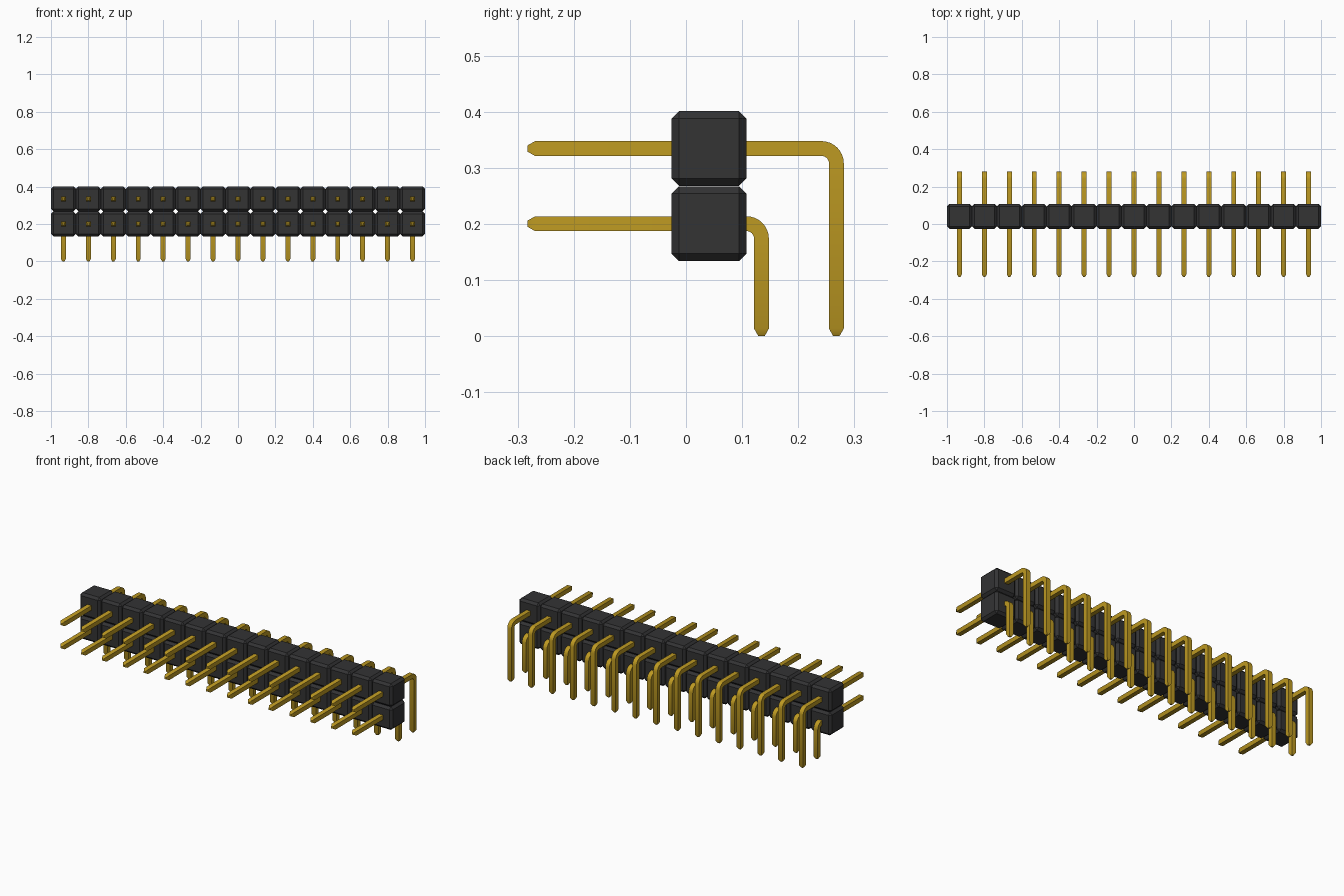
import bpy, bmesh, math

cube = bpy.data.objects.get("Cube")
if cube:
    bpy.data.objects.remove(cube, do_unlink=True)

COLUMNS = 15
PITCH = 2 / COLUMNS
HALF = 0.0132          # half thickness of a pin
TIP = 0.0055           # half thickness at the pointed tips
TAPER = 0.0135         # length of the pointed tips
BEND = 0.0265          # centreline bend radius
BLOCK_Y = 0.041
ROWS = {"lower": (0.2005, 0.1345), "upper": (0.3345, 0.268)}  # row height, leg y


def material(name, color):
    m = bpy.data.materials.new(name)
    m.use_nodes = True
    m.diffuse_color = color
    bsdf = m.node_tree.nodes["Principled BSDF"]
    bsdf.inputs["Base Color"].default_value = color
    bsdf.inputs["Roughness"].default_value = 0.5
    return m


black = material("black_plastic", (0.033, 0.033, 0.034, 1))
gold = material("gold_metal", (0.515, 0.323, 0.016, 1))


def finish(bm, name, mat):
    bmesh.ops.recalc_face_normals(bm, faces=bm.faces)
    mesh = bpy.data.meshes.new(name)
    bm.to_mesh(mesh)
    bm.free()
    mesh.materials.append(mat)
    return mesh


def block_mesh():
    # Cube with every edge chamfered
    bm = bmesh.new()
    bmesh.ops.create_cube(bm, size=PITCH)
    bmesh.ops.bevel(bm, geom=bm.edges[:], offset=0.0132, segments=1,
                    affect='EDGES', profile=0.5)
    return finish(bm, "housing_block", black)


def pin_mesh(name, z, leg_y):
    # Stations along the pin: y, z, direction angle, half thickness
    cy, cz = leg_y - BEND, z - BEND
    down = -math.pi / 2
    stations = [(-0.2825, z, 0, TIP), (-0.2825 + TAPER, z, 0, HALF)]
    for i in range(9):
        a = down * i / 8
        stations.append((cy - BEND * math.sin(a), cz + BEND * math.cos(a), a, HALF))
    stations += [(leg_y, TAPER, down, HALF), (leg_y, 0, down, TIP)]

    # Square section swept through the stations
    bm = bmesh.new()
    rings = []
    for y, pz, a, h in stations:
        ny, nz = -math.sin(a), math.cos(a)
        rings.append([bm.verts.new((sx * h, y + ny * s * h, pz + nz * s * h))
                      for sx, s in ((-1, -1), (1, -1), (1, 1), (-1, 1))])
    for r0, r1 in zip(rings, rings[1:]):
        for k in range(4):
            n = (k + 1) % 4
            bm.faces.new((r0[k], r0[n], r1[n], r1[k]))
    bm.faces.new(rings[0])
    bm.faces.new(rings[-1])
    return finish(bm, name, gold)


def place(name, mesh, loc):
    ob = bpy.data.objects.new(name, mesh)
    ob.location = loc
    bpy.context.collection.objects.link(ob)
    return ob


# Two rows of housing blocks, each with a bent pin
block = block_mesh()
for row, (z, leg_y) in ROWS.items():
    pin = pin_mesh(row + "_pin", z, leg_y)
    for i in range(COLUMNS):
        x = (i - (COLUMNS - 1) / 2) * PITCH
        place(f"{row}_housing_{i + 1:02d}", block, (x, BLOCK_Y, z))
        ob = place(f"{row}_pin_{i + 1:02d}", pin, (x, 0, 0))
        if i == 0:
            # Smooth bend, sharp square edges (mesh is shared by the row)
            bpy.ops.object.select_all(action='DESELECT')
            ob.select_set(True)
            bpy.context.view_layer.objects.active = ob
            bpy.ops.object.shade_smooth_by_angle(angle=math.radians(30))
